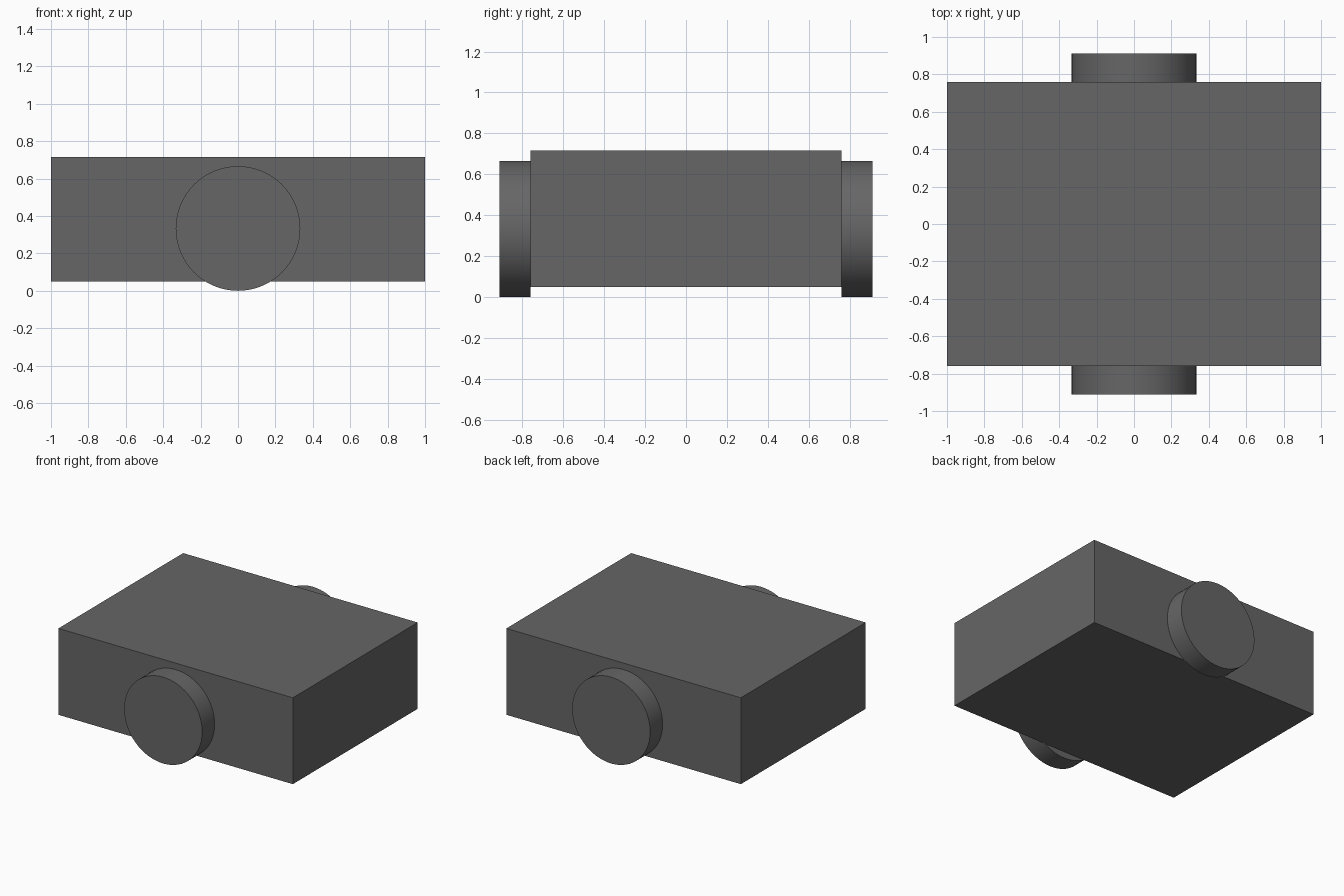
import bpy
import math

cube = bpy.data.objects.get("Cube")
if cube:
    bpy.data.objects.remove(cube, do_unlink=True)

# Single dark grey material
GREY = (0.133, 0.133, 0.133, 1.0)
grey = bpy.data.materials.new("dark_grey")
grey.diffuse_color = GREY
grey.use_nodes = True
for node in grey.node_tree.nodes:
    if node.type == 'BSDF_PRINCIPLED':
        node.inputs["Base Color"].default_value = GREY

BODY_HALF_Y = 0.76
BODY_BOTTOM, BODY_TOP = 0.05, 0.716
DISC_RADIUS, DISC_DEPTH = 0.333, 0.152


def finish(name):
    obj = bpy.context.object
    obj.name = name
    obj.data.name = name
    obj.data.materials.append(grey)
    return obj


# Rectangular body
bpy.ops.mesh.primitive_cube_add(size=1, location=(0, 0, (BODY_BOTTOM + BODY_TOP) / 2))
body = finish("body")
body.scale = (2.0, 2 * BODY_HALF_Y, BODY_TOP - BODY_BOTTOM)
bpy.ops.object.transform_apply(location=False, rotation=False, scale=True)

# Round discs on the front and back faces
for name, side in (("front_disc", -1), ("back_disc", 1)):
    bpy.ops.mesh.primitive_cylinder_add(
        vertices=64, radius=DISC_RADIUS, depth=DISC_DEPTH,
        location=(0, side * (BODY_HALF_Y + DISC_DEPTH / 2), DISC_RADIUS),
        rotation=(math.pi / 2, 0, 0))
    finish(name)
    bpy.ops.object.shade_smooth_by_angle(angle=math.radians(30))
